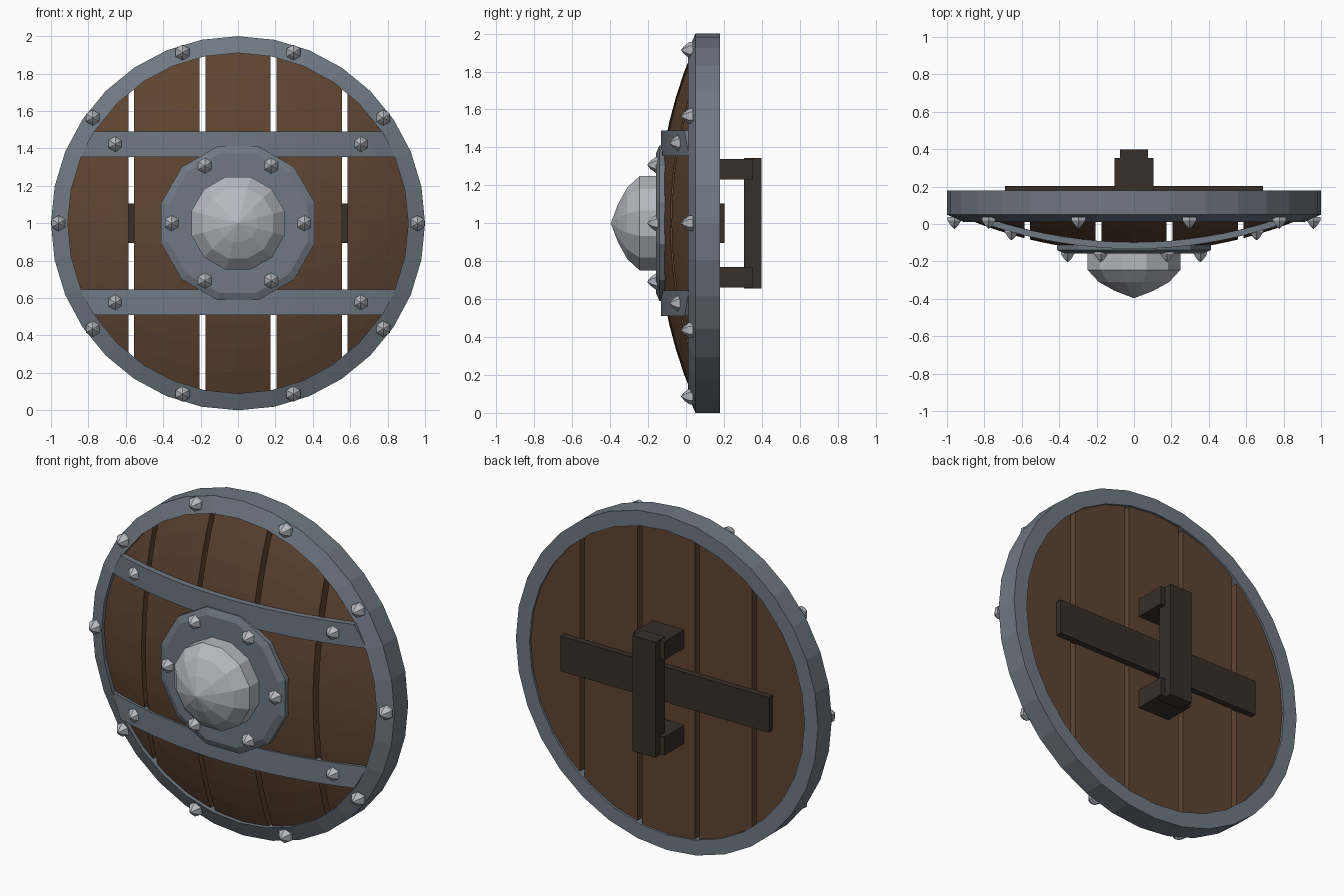
import bpy, bmesh
from math import sin, cos, pi, sqrt, radians

if "Cube" in bpy.data.objects:
    bpy.data.objects.remove(bpy.data.objects["Cube"])


def material(name, rgb):
    m = bpy.data.materials.new(name)
    m.diffuse_color = (*rgb, 1)
    m.use_nodes = True
    m.node_tree.nodes["Principled BSDF"].inputs["Base Color"].default_value = m.diffuse_color
    return m


WOOD = material("plank_wood", (0.115, 0.058, 0.031))
DARK = material("dark_wood", (0.040, 0.028, 0.021))
IRON = material("iron", (0.16, 0.19, 0.23))
STEEL = material("steel", (0.47, 0.48, 0.53))


def finish(name, bm, mat):
    bmesh.ops.remove_doubles(bm, verts=bm.verts, dist=1e-5)
    bmesh.ops.recalc_face_normals(bm, faces=bm.faces)
    me = bpy.data.meshes.new(name)
    bm.to_mesh(me)
    bm.free()
    me.materials.append(mat)
    ob = bpy.data.objects.new(name, me)
    bpy.context.collection.objects.link(ob)
    return ob


def lathe(name, profile, n, mat, centre=(0, 0, 1), start=0.0, closed=False):
    """Turn (radius, y) points around the front-back axis."""
    bm = bmesh.new()
    cx, cy, cz = centre
    rings = [[bm.verts.new((cx + r * cos(start + 2 * pi * i / n), cy + y,
                            cz + r * sin(start + 2 * pi * i / n)))
              for i in range(n)] for r, y in profile]
    pairs = list(zip(rings, rings[1:]))
    if closed:
        pairs.append((rings[-1], rings[0]))
    else:
        bm.faces.new(rings[0])
    for a, b in pairs:
        for i in range(n):
            j = (i + 1) % n
            bm.faces.new((a[i], a[j], b[j], b[i]))
    return finish(name, bm, mat)


def slab(name, nu, nv, point, mat):
    """Solid grid; point(u, v) gives x, z, front y and back y."""
    bm = bmesh.new()
    front, back = [], []
    for i in range(nu + 1):
        pts = [point(i / nu, j / nv) for j in range(nv + 1)]
        front.append([bm.verts.new((x, f, z)) for x, z, f, b in pts])
        back.append([bm.verts.new((x, b, z)) for x, z, f, b in pts])
    for g in (front, back):
        for i in range(nu):
            for j in range(nv):
                bm.faces.new((g[i][j], g[i + 1][j], g[i + 1][j + 1], g[i][j + 1]))
    for i in range(nu):
        for j in (0, nv):
            bm.faces.new((front[i][j], front[i + 1][j], back[i + 1][j], back[i][j]))
    for j in range(nv):
        for i in (0, nu):
            bm.faces.new((front[i][j], front[i][j + 1], back[i][j + 1], back[i][j]))
    return finish(name, bm, mat)


def box(name, x, y, z, mat):
    def point(u, v):
        return x[0] + u * (x[1] - x[0]), z[0] + v * (z[1] - z[0]), y[0], y[1]
    return slab(name, 1, 1, point, mat)


def dome_y(x, dz):
    R = 2.34
    return -0.15 + R - sqrt(R * R - x * x - dz * dz)


def band_y(x):
    return -0.133 + 0.17 * (x / 0.9) ** 2


def rivet(name, x, y, z):
    lathe(name, [(0.042, 0.02), (0.042, 0), (0.022, -0.027), (0.0, -0.045)], 6,
          STEEL, (x, y, z), pi / 6)


# Rim with a sloping front face
lathe("rim", [(1.0, 0.05), (0.91, 0.01), (0.91, 0.18), (1.0, 0.18)], 32, IRON,
      closed=True)

# Five domed planks with open gaps between them
edges = [(-0.922, -0.585), (-0.555, -0.205), (-0.175, 0.175), (0.205, 0.555), (0.585, 0.922)]
for k, (x0, x1) in enumerate(edges):
    def plank(u, v, x0=x0, x1=x1):
        x = x0 + u * (x1 - x0)
        dz = (2 * v - 1) * sqrt(0.93 ** 2 - x * x)
        return x, 1 + dz, dome_y(x, dz), 0.167
    slab(f"plank_{k + 1}", 6, 14, plank, WOOD)

# Curved iron bands, trimmed to the rim
for s, label in ((1, "upper"), (-1, "lower")):
    def band(u, v, s=s):
        dz = s * (0.355 + 0.135 * v)
        x = (2 * u - 1) * sqrt(0.915 ** 2 - dz * dz)
        return x, 1 + dz, band_y(x), band_y(x) + 0.035
    slab(f"{label}_band", 16, 1, band, IRON)
    for x in (-0.655, 0.655):
        rivet("band_rivet", x, band_y(x), 1 + s * 0.423)

# Boss plate and pointed boss
lathe("boss_plate", [(0.425, -0.09), (0.425, -0.14), (0.385, -0.157), (0.0, -0.157)],
      12, IRON, start=radians(15))
lathe("boss", [(0.257, -0.14), (0.257, -0.245), (0.195, -0.31), (0.105, -0.358), (0.0, -0.397)],
      12, STEEL, start=radians(15))

# Rivets on rim and boss plate
for i in range(10):
    a = 2 * pi * i / 10
    rivet("rim_rivet", 0.96 * cos(a), 0.018, 1 + 0.96 * sin(a))
for i in range(6):
    a = 2 * pi * i / 6
    rivet("plate_rivet", 0.355 * cos(a), -0.16, 1 + 0.355 * sin(a))

# Back brace and handle
box("back_brace", (-0.69, 0.69), (0.16, 0.203), (0.895, 1.105), DARK)
box("handle_grip", (-0.075, 0.075), (0.305, 0.397), (0.655, 1.345), DARK)
box("handle_upper_arm", (-0.105, 0.105), (0.16, 0.352), (1.23, 1.34), DARK)
box("handle_lower_arm", (-0.105, 0.105), (0.16, 0.352), (0.66, 0.77), DARK)
